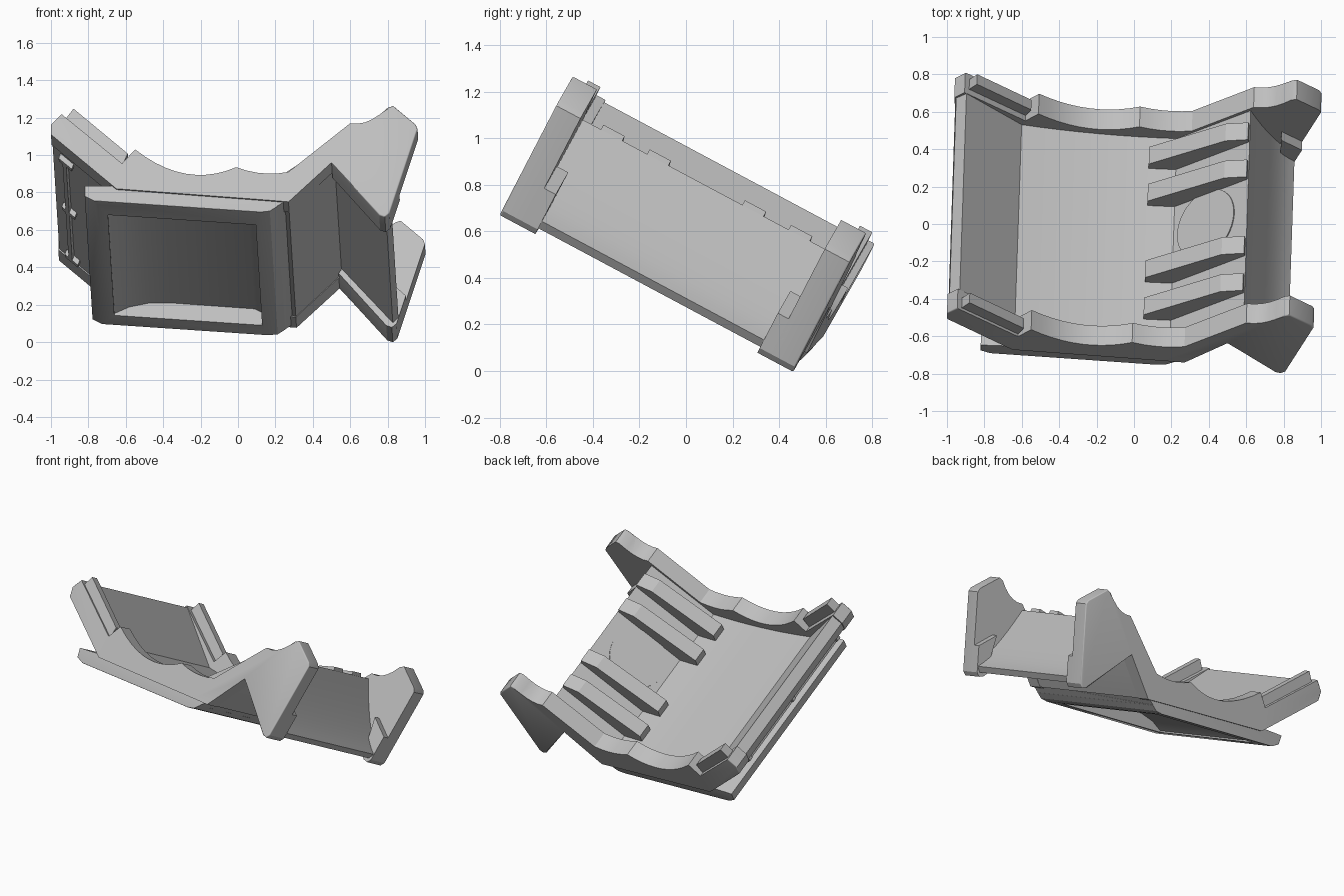
import bpy, bmesh, math
from mathutils import Vector

if "Cube" in bpy.data.objects:
    bpy.data.objects.remove(bpy.data.objects["Cube"])

# Tilted length axis; profiles are drawn in x/z on the front end plane
U = Vector((0.03, 0.88, -0.47)).normalized()
LEN = 1.43

grey = bpy.data.materials.new("plain_grey")
grey.diffuse_color = (0.52, 0.52, 0.52, 1)
grey.use_nodes = True
grey.node_tree.nodes["Principled BSDF"].inputs["Base Color"].default_value = grey.diffuse_color


def place(x, z, t):
    y = -0.8 + 0.53 * (z - 0.67) - 0.034 * (x - 0.77)
    return Vector((x, y, z)) + U * t


def prism(name, pts, t0, t1, bevel=None, width=0.03, both=False):
    """Extrude a profile from t0 to t1; bevel(x, z) picks end edges to round."""
    bm = bmesh.new()
    a = [bm.verts.new(place(x, z, t0)) for x, z in pts]
    b = [bm.verts.new(place(x, z, t1)) for x, z in pts]
    n = len(pts)
    bm.faces.new(a)
    bm.faces.new(b[::-1])
    for i in range(n):
        j = (i + 1) % n
        bm.faces.new((a[i], b[i], b[j], a[j]))
    bmesh.ops.recalc_face_normals(bm, faces=bm.faces)
    if bevel:
        edges = []
        for i in range(n):
            j = (i + 1) % n
            if bevel(*pts[i]) and bevel(*pts[j]):
                for ring in ((a, b) if both else (a,)):
                    edges.append(bm.edges.get((ring[i], ring[j])))
        bmesh.ops.bevel(bm, geom=edges, offset=width, segments=4, profile=0.5,
                        affect='EDGES', clamp_overlap=True)
    me = bpy.data.meshes.new(name)
    bm.to_mesh(me)
    bm.free()
    ob = bpy.data.objects.new(name, me)
    bpy.context.collection.objects.link(ob)
    me.materials.append(grey)
    return ob


def smooth(ob):
    bpy.ops.object.select_all(action='DESELECT')
    bpy.context.view_layer.objects.active = ob
    ob.select_set(True)
    bpy.ops.object.shade_smooth_by_angle(angle=math.radians(28))


def sag(x0, z0, x1, z1, drop, n=8):
    """Shallow curve between two points, sagging by drop."""
    return [(x0 + (x1 - x0) * i / n,
             z0 + (z1 - z0) * i / n - drop * 4 * (i / n) * (1 - i / n))
            for i in range(n + 1)]


# Thin curved shell: left panel, floor, ramp, ridge and right panel
floor = sag(-0.64, 0.915, 0.19, 0.828, 0.022)
right_panel = sag(0.585, 1.135, 0.82, 0.725, 0.055)
smooth(prism("shell", [(-0.995, 1.115), (-0.99, 1.16), (-0.935, 1.21)] + floor +
             right_panel +
             [(0.79, 0.695), (0.515, 0.985), (0.49, 0.955), (0.27, 0.752),
              (0.10, 0.80), (-0.40, 0.83), (-0.65, 0.825)], 0.11, LEN - 0.11))

# End walls with scalloped tops and flared right tips
wall_pts = ([(-1.0, 1.11), (-1.0, 1.165), (-0.945, 1.22), (-0.62, 0.955)] +
            sag(-0.55, 1.03, -0.01, 0.935, 0.082, 10) +
            sag(-0.01, 0.935, 0.27, 0.91, 0.02, 5)[1:] +
            [(0.60, 1.17)] + sag(0.60, 1.17, 0.80, 1.255, 0.03, 5)[1:] +
            [(0.83, 1.265), (0.95, 1.165), (0.96, 1.14), (0.81, 0.69),
             (0.785, 0.67), (0.755, 0.68), (0.50, 0.96), (0.27, 0.75),
             (0.15, 0.76), (-0.65, 0.82)])


def tip_or_base(x, z):
    return x > 0.72 or (x > 0.4 and z < 1.0) or (x < -0.9)


smooth(prism("front_wall", wall_pts, 0.0, 0.118, tip_or_base))
smooth(prism("back_wall", wall_pts, LEN, LEN - 0.122, tip_or_base))

# Lower lips and gussets thickening the right tips
lip_pts = [(0.50, 0.96), (0.755, 0.68), (0.785, 0.67), (0.81, 0.69),
           (0.80, 0.73), (0.53, 1.0)]
gusset_pts = [(0.74, 0.70), (0.785, 0.67), (0.81, 0.69), (0.86, 0.84), (0.75, 0.935)]
for end, t0, t1 in (("front", 0.10, 0.174), ("back", LEN - 0.174, LEN - 0.10)):
    prism(end + "_lip", lip_pts, t0, t1)
    prism(end + "_gusset", gusset_pts, t0, t1)

# Clip rails standing on the left slope at each end
rail_pts = [(-0.93, 1.19), (-0.88, 1.255), (-0.59, 1.015), (-0.63, 0.93)]
prism("front_clip_rail", rail_pts, 0.015, 0.075)
prism("back_clip_rail", rail_pts, 1.34, 1.40)

# Underside frame with rounded left corners and a recess
block = prism("underside_frame",
              [(-0.82, 0.84), (-0.82, 0.785), (-0.77, 0.76),
               (0.12, 0.70), (0.17, 0.705), (0.21, 0.73), (0.27, 0.77),
               (0.15, 0.815), (-0.40, 0.84)],
              0.01, LEN - 0.02, lambda x, z: x < 0.22 and not -0.5 < x < -0.3 and
              not (x > 0.1 and z > 0.8), 0.045, both=True)
cutter = prism("recess_cutter",
               [(-0.70, 0.60), (-0.70, 0.765), (-0.62, 0.80), (-0.52, 0.82),
                (-0.40, 0.822), (0.05, 0.79), (0.09, 0.77), (0.09, 0.60)],
               0.16, 1.30)
cutter.hide_render = True
cut = block.modifiers.new("recess", 'BOOLEAN')
cut.operation = 'DIFFERENCE'
cut.object = cutter
cut.solver = 'EXACT'
bpy.ops.object.select_all(action='DESELECT')
bpy.context.view_layer.objects.active = block
block.select_set(True)
bpy.ops.object.modifier_apply(modifier="recess")
bpy.data.objects.remove(cutter, do_unlink=True)
smooth(block)

# Four ribs rising along the ramp and levelling off at the ridge
rib_pts = [(0.045, 0.82), (0.045, 0.875), (0.455, 1.135), (0.575, 1.155),
           (0.585, 1.11), (0.25, 0.83)]
for i, t in enumerate((0.258, 0.483, 0.947, 1.172)):
    prism(f"rib_{i + 1}", rib_pts, t - 0.052, t + 0.052)

# Round plate between the ribs, lying on the ramp
p0, p1 = place(0.19, 0.828, LEN / 2), place(0.585, 1.135, LEN / 2)
slope = (p1 - p0).normalized()
normal = slope.cross(U)
normal = normal if normal.z > 0 else -normal
bpy.ops.mesh.primitive_cylinder_add(
    vertices=40, radius=0.2, depth=0.008,
    location=p0 + slope * 0.23 + normal * 0.002,
    rotation=normal.to_track_quat('Z', 'Y').to_euler())
disc = bpy.context.object
disc.name = "round_plate"
disc.data.materials.append(grey)


# Raised latch strip on the outside of the left panel
def on_slope(x0, x1, lift=0.02):
    def z(x):
        return 1.11 - 0.83 * (x + 1.0)
    return [(x0, z(x0) + 0.02), (x1, z(x1) + 0.02),
            (x1 - lift * 0.67, z(x1) - lift * 0.75),
            (x0 - lift * 0.67, z(x0) - lift * 0.75)]


prism("latch_strip", on_slope(-0.93, -0.91), 0.15, 1.26)
for i, t in enumerate((0.15, 0.70, 1.24)):
    prism(f"latch_tab_{i + 1}", on_slope(-0.95, -0.88), t, t + 0.03)
